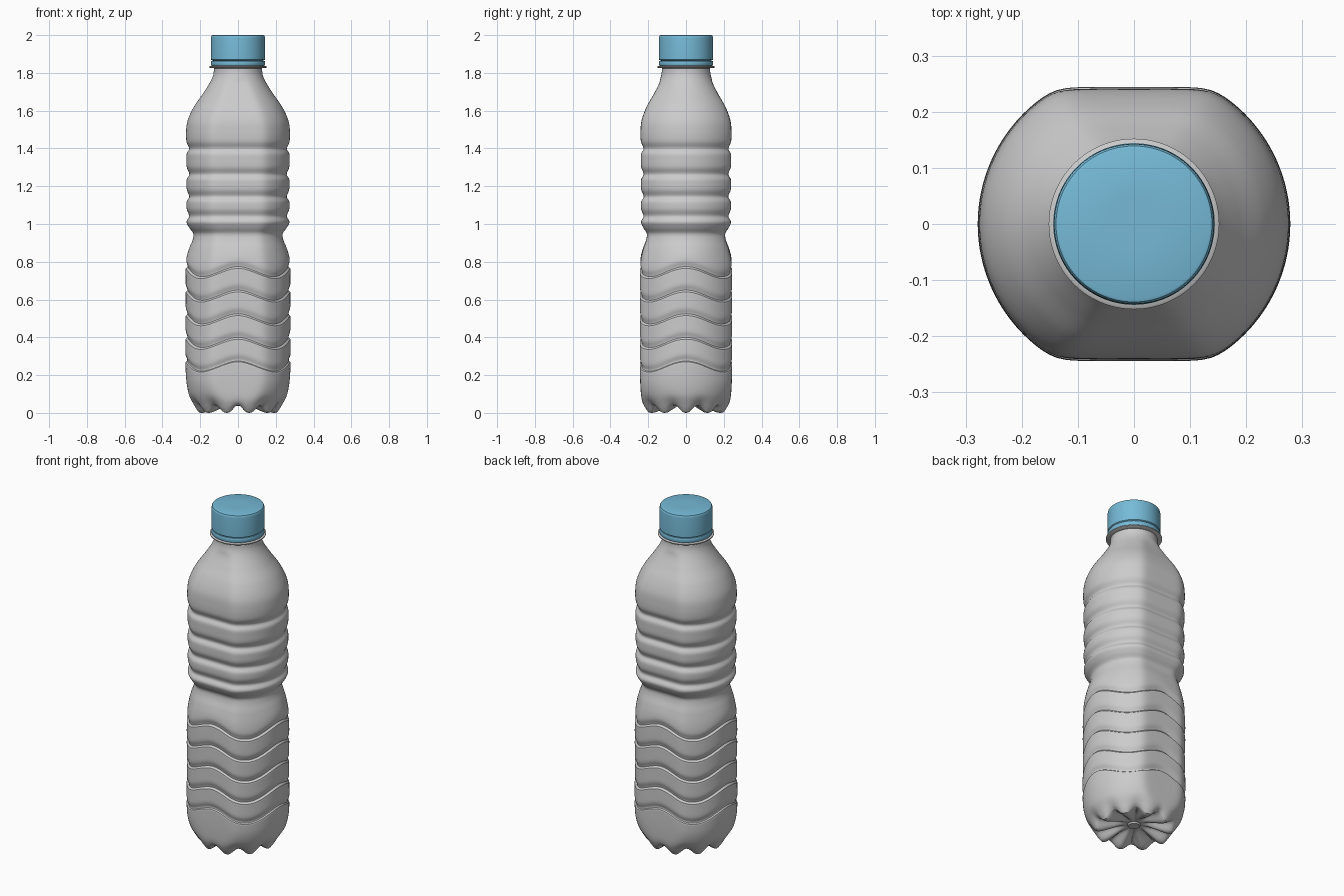
import bpy, math
from math import sin, cos, pi, exp

if "Cube" in bpy.data.objects:
    bpy.data.objects.remove(bpy.data.objects["Cube"])

SEG = 120

# Body keys: height, side radius, distance to the front/back flat
KEYS = [(0.0, 0.205, 0.222), (0.03, 0.226, 0.230), (0.10, 0.261, 0.239), (0.20, 0.277, 0.244),
        (0.45, 0.277, 0.244), (0.74, 0.277, 0.244), (0.81, 0.271, 0.239), (0.87, 0.256, 0.226),
        (0.92, 0.239, 0.210), (0.95, 0.237, 0.208), (0.98, 0.258, 0.226), (1.01, 0.273, 0.239),
        (1.06, 0.273, 0.239), (1.30, 0.273, 0.239), (1.42, 0.274, 0.240), (1.49, 0.275, 0.241),
        (1.55, 0.266, 0.235), (1.62, 0.234, 0.209), (1.69, 0.186, 0.170), (1.75, 0.148, 0.141),
        (1.79, 0.131, 0.138), (1.83, 0.127, 0.140)]
WAVES = [0.25, 0.372, 0.496, 0.621, 0.747]
RIBS = [1.04, 1.145, 1.263, 1.398]


def sample(z):
    """Smooth cubic interpolation through the body keys."""
    n = len(KEYS)
    i = max(j for j in range(n - 1) if KEYS[j][0] <= z + 1e-9)
    a, b = KEYS[i], KEYS[i + 1]
    h = b[0] - a[0]
    t = (z - a[0]) / h

    def slope(j, c):
        lo, hi = KEYS[max(j - 1, 0)], KEYS[min(j + 1, n - 1)]
        return (hi[c] - lo[c]) / (hi[0] - lo[0])

    def cubic(c):
        return ((2*t**3 - 3*t*t + 1) * a[c] + (t**3 - 2*t*t + t) * h * slope(i, c)
                + (3*t*t - 2*t**3) * b[c] + (t**3 - t*t) * h * slope(i + 1, c))
    return cubic(1), cubic(2)


def groove(z):
    """Depth of the wavy grooves and straight ribs at this height."""
    g = 0
    for c in WAVES:
        d = z - c
        g = max(g, 0.010 * exp(-(d / (0.022 if d > 0 else 0.005)) ** 2))
    for c in RIBS:
        d = z - c
        g = max(g, 0.015 * exp(-(d / (0.026 if d > 0 else 0.018)) ** 2))
    return g


def section(r, f, a):
    """Circle softly clipped by front and back flats."""
    s = max(abs(sin(a)), 1e-3)
    return (r ** -40 + (f / s) ** -40) ** (-1 / 40)


def window(z):
    up = min(max((z - 0.08) / 0.17, 0), 1)
    down = min(max((0.93 - z) / 0.18, 0), 1)
    return (up * up * (3 - 2 * up)) * (down * down * (3 - 2 * down))


def loft(name, rings):
    """Skin a list of closed rings and cap both ends."""
    verts = [v for ring in rings for v in ring]
    n = len(rings[0])
    faces = [(i*n + j, i*n + (j+1) % n, (i+1)*n + (j+1) % n, (i+1)*n + j)
             for i in range(len(rings) - 1) for j in range(n)]
    faces.append(tuple(range(n - 1, -1, -1)))
    faces.append(tuple(range(len(verts) - n, len(verts))))
    me = bpy.data.meshes.new(name)
    me.from_pydata(verts, [], faces)
    ob = bpy.data.objects.new(name, me)
    bpy.context.collection.objects.link(ob)
    bpy.ops.object.select_all(action='DESELECT')
    ob.select_set(True)
    bpy.context.view_layer.objects.active = ob
    bpy.ops.object.shade_smooth_by_angle(angle=math.radians(35))
    return ob


def turned(name, profile):
    return loft(name, [[(r * cos(2*pi*j/SEG), r * sin(2*pi*j/SEG), z) for j in range(SEG)]
                       for r, z in profile])


# Bottle body: underside rings, then walls up to the neck
angles = [2 * pi * j / SEG for j in range(SEG)]
notch = [(0.5 - 0.5 * cos(10 * a)) ** 1.2 for a in angles]
rings = []
for r, z, lift in [(0.012, 0.036, 0), (0.03, 0.036, 0), (0.036, 0.044, 0), (0.055, 0.044, 0.002),
                   (0.08, 0.036, 0.012), (0.11, 0.025, 0.024), (0.14, 0.014, 0.033),
                   (0.165, 0.005, 0.038), (0.18, 0.001, 0.040), (0.195, 0.0, 0.040)]:
    rings.append([(r * cos(a), r * sin(a), z + lift * k) for a, k in zip(angles, notch)])
z = 0.003
while z < 1.83:
    r, f = sample(z)
    g = groove(z)
    lift = 0.04 * max(0, 1 - z / 0.13) ** 2
    ring = []
    for a, k in zip(angles, notch):
        q = section(r - g, f - g, a)
        ring.append((q * cos(a), q * sin(a), z + lift * k + 0.027 * window(z) * cos(4 * a)))
    rings.append(ring)
    z += 0.005
loft("bottle_body", rings)

# Neck support ring
turned("neck_ring", [(0.12, 1.824), (0.148, 1.826), (0.152, 1.829), (0.152, 1.834),
                     (0.148, 1.837), (0.12, 1.839)])

# Tamper band and screw cap
blue = bpy.data.materials.new("cap_blue")
blue.diffuse_color = (0.18, 0.49, 0.68, 1)
blue.use_nodes = True
blue.node_tree.nodes["Principled BSDF"].inputs["Base Color"].default_value = blue.diffuse_color
band = turned("cap_band", [(0.125, 1.838), (0.142, 1.838), (0.144, 1.841), (0.144, 1.861),
                           (0.142, 1.864), (0.125, 1.864)])
cap = turned("screw_cap", [(0.125, 1.862), (0.141, 1.868), (0.144, 1.871), (0.143, 1.985),
                           (0.142, 1.993), (0.139, 1.998), (0.134, 2.0), (0.05, 2.0)])
for ob in (band, cap):
    ob.data.materials.append(blue)
